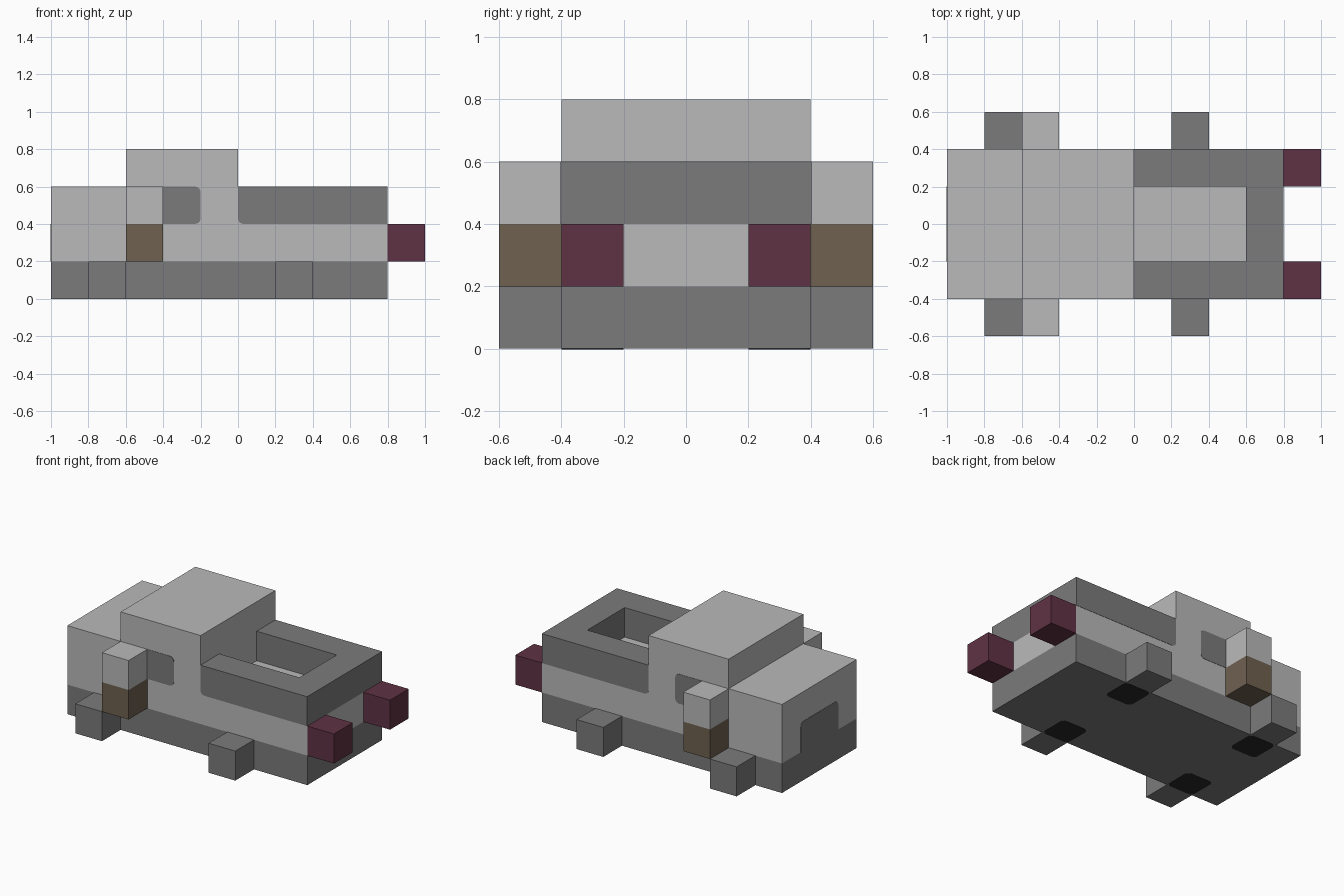
import bpy, bmesh, math
from mathutils import Vector

cube = bpy.data.objects.get("Cube")
if cube:
    bpy.data.objects.remove(cube, do_unlink=True)


def material(name, hexcode):
    srgb = [int(hexcode[i:i + 2], 16) / 255 for i in (0, 2, 4)]
    col = [c / 12.92 if c < 0.04 else ((c + 0.055) / 1.055) ** 2.4 for c in srgb] + [1]
    m = bpy.data.materials.new(name)
    m.use_nodes = True
    m.diffuse_color = col
    m.node_tree.nodes["Principled BSDF"].inputs["Base Color"].default_value = col
    return m


LIGHT = material("light grey", "bababa")
DARK = material("dark grey", "7b7b7b")
BLACK = material("near black", "282828")
MAROON = material("maroon", "5f3243")
BROWN = material("brown", "6f6150")
U = 0.2  # block size


def finish(name, bm, *mats):
    bmesh.ops.recalc_face_normals(bm, faces=bm.faces)
    mesh = bpy.data.meshes.new(name)
    bm.to_mesh(mesh)
    bm.free()
    for m in mats:
        mesh.materials.append(m)
    obj = bpy.data.objects.new(name, mesh)
    bpy.context.collection.objects.link(obj)
    return obj


def prism(bm, points, shift):
    """Extrude a closed outline by a shift vector."""
    face = bm.faces.new([bm.verts.new(p) for p in points])
    out = bmesh.ops.extrude_face_region(bm, geom=[face], use_keep_orig=True)
    moved = [g for g in out["geom"] if isinstance(g, bmesh.types.BMVert)]
    bmesh.ops.translate(bm, verts=moved, vec=shift)


def block(name, mat, x, y, z):
    """One cube, given by its lowest corner."""
    bm = bmesh.new()
    bmesh.ops.create_cube(bm, size=U)
    bmesh.ops.translate(bm, verts=bm.verts, vec=(x + U / 2, y + U / 2, z + U / 2))
    return finish(name, bm, mat)


def plate(name, mat, place, u0, u1, v0, v1, rounded, shift):
    """Thin painted panel; rounded lists which corners (LB, RB, RT, LT) are curved."""
    r, pts = 0.03, []
    corners = [(u0, v0), (u1, v0), (u1, v1), (u0, v1)]
    for i, (u, v) in enumerate(corners):
        if i not in rounded:
            pts.append(place(u, v))
            continue
        cu = u + r if u == u0 else u - r
        cv = v + r if v == v0 else v - r
        for k in range(5):
            a = math.pi + (i + k / 4) * math.pi / 2
            pts.append(place(cu + r * math.cos(a), cv + r * math.sin(a)))
    bm = bmesh.new()
    prism(bm, pts, Vector(shift))
    return finish(name, bm, mat)


# Body: side profile with hood, cabin and bed, extruded across the width
bm = bmesh.new()
profile = [(-1, 0), (0.8, 0), (0.8, 0.6), (0, 0.6),
           (0, 0.8), (-0.6, 0.8), (-0.6, 0.6), (-1, 0.6)]
prism(bm, [(x, -0.4, z) for x, z in profile], Vector((0, 0.8, 0)))
for co, no in [((0, 0, 0.2), (0, 0, 1)), ((0, 0, 0.4), (0, 0, 1)), ((0, 0.2, 0), (0, 1, 0)),
               ((0, -0.2, 0), (0, 1, 0)), ((0.6, 0, 0), (1, 0, 0))]:
    bmesh.ops.bisect_plane(bm, geom=bm.verts[:] + bm.edges[:] + bm.faces[:],
                           plane_co=co, plane_no=no)
bmesh.ops.recalc_face_normals(bm, faces=bm.faces)

# Open bed: push the middle of the rear deck down
deck = []
for f in bm.faces:
    c = f.calc_center_median()
    if f.normal.z > 0.9 and 0.05 < c.x < 0.55 and abs(c.y) < 0.1:
        deck.append(f)
out = bmesh.ops.extrude_face_region(bm, geom=deck)
moved = [g for g in out["geom"] if isinstance(g, bmesh.types.BMVert)]
bmesh.ops.translate(bm, verts=moved, vec=(0, 0, -U))
old = [f for f in deck if f.is_valid]
if old:
    bmesh.ops.delete(bm, geom=old, context='FACES')

# Dark lower band and dark bed walls
for f in bm.faces:
    c = f.calc_center_median()
    f.material_index = int(c.z < 0.19 or (c.x > 0.05 and c.z > 0.41))
finish("body", bm, LIGHT, DARK)

# Blocks and painted panels on both sides
for side, s in (("right", -1), ("left", 1)):
    y = 0.4 if s > 0 else -0.6
    block(f"front_wheel_{side}", DARK, -0.8, y, 0)
    block(f"rear_wheel_{side}", DARK, 0.2, y, 0)
    block(f"mirror_base_{side}", BROWN, -0.6, y, 0.2)
    block(f"mirror_top_{side}", LIGHT, -0.6, y, 0.4)
    block(f"tail_light_{side}", MAROON, 0.8, 0.2 if s > 0 else -0.4, 0.2)

    def on_side(u, v):
        return (u, 0.4 * s, v)
    out_y = (0, 0.002 * s, 0)
    plate(f"side_window_{side}", DARK, on_side, -0.4, -0.2, 0.4, 0.6, (1, 2), out_y)
    plate(f"bed_rail_panel_{side}", DARK, on_side, 0, 0.8, 0.4, 0.6, (0,), out_y)

    # Dark wheel wells under the floor
    v0 = 0.2 if s > 0 else -0.4
    for end, x in (("front", -0.8), ("rear", 0.2)):
        plate(f"{end}_wheel_well_{side}", BLACK, lambda u, v: (u, v, 0),
              x, x + U, v0, v0 + U, (0, 1, 2, 3), (0, 0, -0.002))

# Grille panel on the nose
plate("grille", DARK, lambda u, v: (-1, u, v), -0.2, 0.2, 0.2, 0.4, (2, 3), (-0.002, 0, 0))
